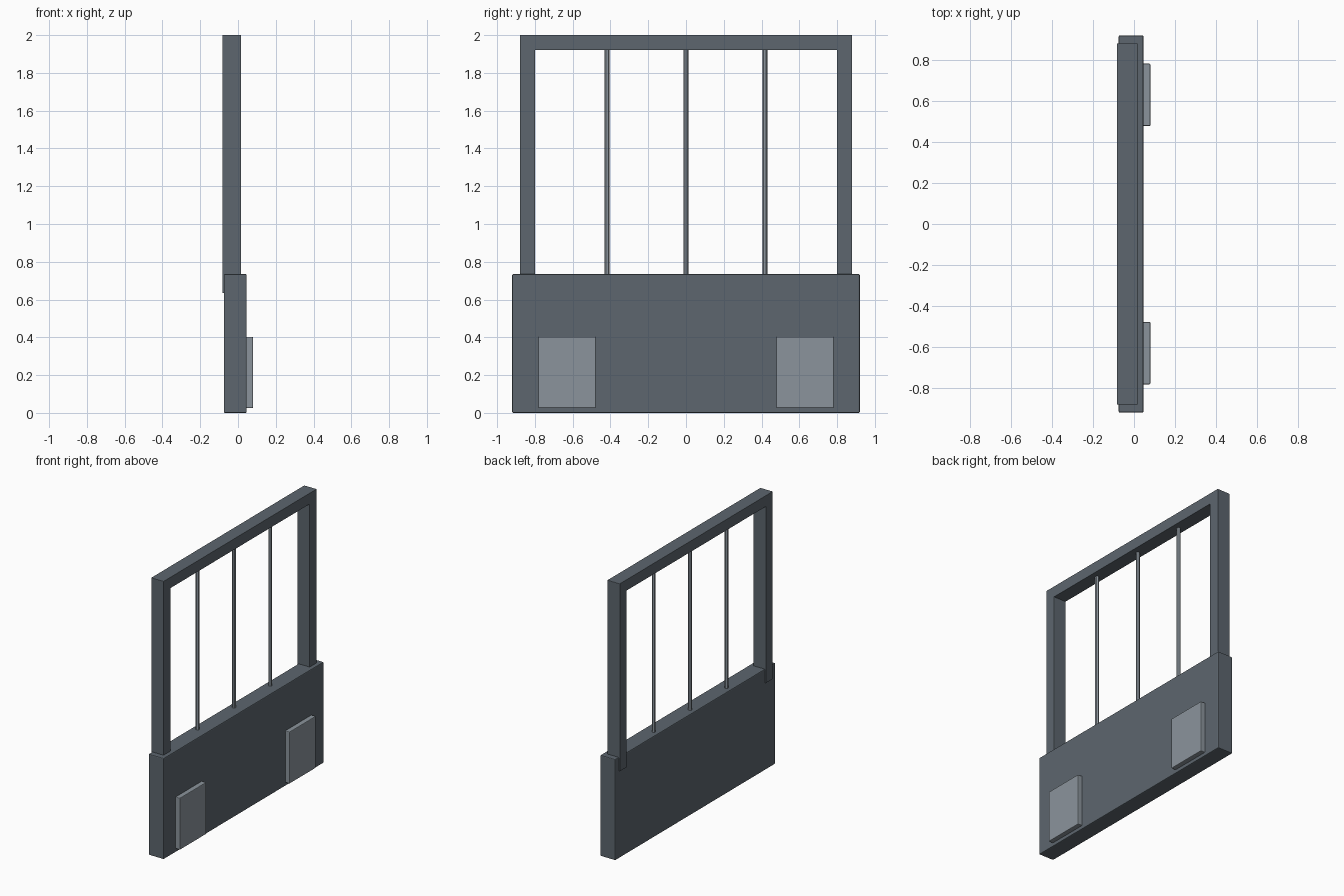
import bpy, bmesh

if "Cube" in bpy.data.objects:
    bpy.data.objects.remove(bpy.data.objects["Cube"])


def material(name, rgb):
    m = bpy.data.materials.new(name)
    m.diffuse_color = (*rgb, 1)
    m.use_nodes = True
    m.node_tree.nodes["Principled BSDF"].inputs["Base Color"].default_value = m.diffuse_color
    return m


DARK = material("dark_slate", (0.109, 0.133, 0.156))
LIGHT = material("light_steel", (0.258, 0.296, 0.332))


def finish(bm, name, mat, bevel=0):
    bmesh.ops.recalc_face_normals(bm, faces=bm.faces)
    me = bpy.data.meshes.new(name)
    bm.to_mesh(me)
    bm.free()
    me.materials.append(mat)
    ob = bpy.data.objects.new(name, me)
    bpy.context.collection.objects.link(ob)
    if bevel:
        mod = ob.modifiers.new("soft_edges", 'BEVEL')
        mod.width = bevel
        mod.segments = 2
    return ob


def box(name, lo, hi, mat, bevel=0):
    bm = bmesh.new()
    bmesh.ops.create_cube(bm, size=1)
    for v in bm.verts:
        v.co = [(a + b) / 2 + c * (b - a) for a, b, c in zip(lo, hi, v.co)]
    return finish(bm, name, mat, bevel)


# Solid lower panel
box("lower_panel", (-0.075, -0.92, 0), (0.046, 0.92, 0.735), DARK, 0.006)

# Upper frame: one upside-down U profile, extruded through its depth
bm = bmesh.new()
profile = [(-0.88, 0.635), (-0.88, 2), (0.88, 2), (0.88, 0.635),
           (0.80, 0.635), (0.80, 1.92), (-0.80, 1.92), (-0.80, 0.635)]
face = bm.faces.new([bm.verts.new((-0.083, y, z)) for y, z in profile])
ext = bmesh.ops.extrude_face_region(bm, geom=[face])
bmesh.ops.translate(bm, vec=(0.1, 0, 0),
                    verts=[g for g in ext["geom"] if isinstance(g, bmesh.types.BMVert)])
finish(bm, "upper_frame", DARK, 0.002)

# Thin upright rods
for i, y in enumerate((-0.418, 0, 0.418)):
    bpy.ops.mesh.primitive_cylinder_add(vertices=12, radius=0.013, depth=1.25,
                                        location=(-0.033, y, 1.315))
    rod = bpy.context.object
    rod.name = f"rod_{i + 1}"
    rod.data.materials.append(LIGHT)
    bpy.ops.object.shade_smooth_by_angle()

# Raised plates on the panel face
for side, y in (("left", -0.63), ("right", 0.63)):
    box(f"plate_{side}", (0.03, y - 0.152, 0.025), (0.08, y + 0.152, 0.402), LIGHT, 0.005)
